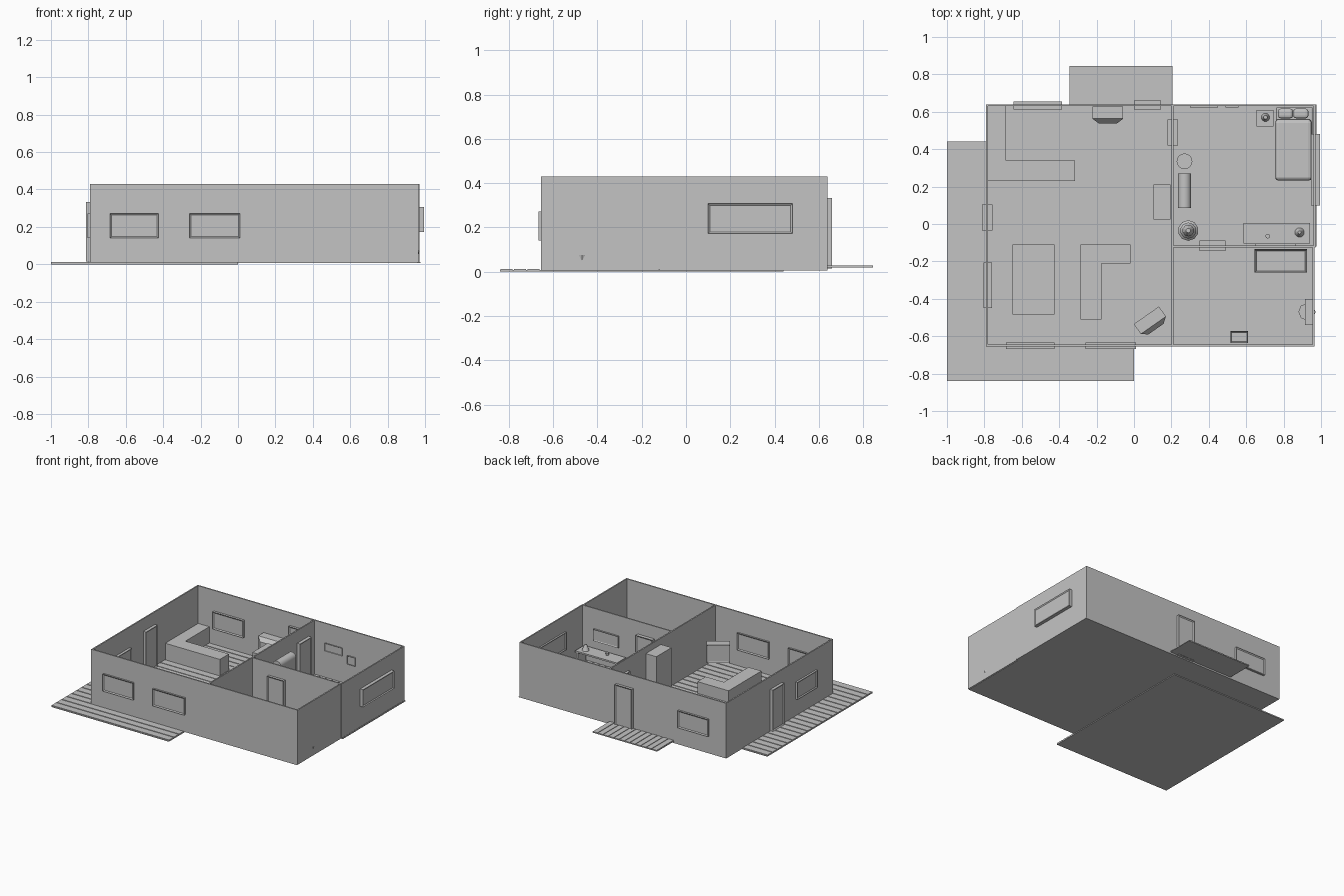
import bpy
import bmesh
import math
from mathutils import Matrix, Vector

start_cube = bpy.data.objects.get("Cube")
if start_cube:
    bpy.data.objects.remove(start_cube, do_unlink=True)

# Single plain grey for the whole building
grey = bpy.data.materials.new("plain grey")
grey.use_nodes = True
grey_colour = (0.55, 0.55, 0.55, 1)
grey.diffuse_color = grey_colour
grey.node_tree.nodes["Principled BSDF"].inputs["Base Color"].default_value = grey_colour

FLOOR = 0.015
WALL_TOP = 0.43
THICK = 0.01
WEST, EAST, SOUTH, NORTH = -0.79, 0.97, -0.655, 0.64
SPLIT_X, SPLIT_Y = 0.205, -0.12


def finish(name, bm, smooth=False):
    mesh = bpy.data.meshes.new(name)
    bm.to_mesh(mesh)
    bm.free()
    mesh.materials.append(grey)
    obj = bpy.data.objects.new(name, mesh)
    bpy.context.collection.objects.link(obj)
    if smooth:
        bpy.ops.object.select_all(action="DESELECT")
        obj.select_set(True)
        bpy.context.view_layer.objects.active = obj
        bpy.ops.object.shade_smooth_by_angle()
    return obj


def add_box(bm, x, y, z):
    centre = Vector([sum(span) / 2 for span in (x, y, z)])
    size = Vector([span[1] - span[0] for span in (x, y, z)])
    matrix = Matrix.Translation(centre) @ Matrix.Diagonal(size).to_4x4()
    bmesh.ops.create_cube(bm, size=1, matrix=matrix)


def box(name, x, y, z):
    bm = bmesh.new()
    add_box(bm, x, y, z)
    return finish(name, bm)


def soft_box(name, x, y, z, radius):
    obj = box(name, x, y, z)
    bevel = obj.modifiers.new("rounded edges", "BEVEL")
    bevel.width = radius
    bevel.segments = 3


def panel(name, x, y, z, axis, rim=0.012, depth=0.006):
    """Box whose two faces along an axis are recessed inside a rim."""
    bm = bmesh.new()
    add_box(bm, x, y, z)
    bm.normal_update()
    faces = [f for f in bm.faces if abs(f.normal[axis]) > 0.9]
    bmesh.ops.inset_individual(bm, faces=faces, thickness=rim, depth=-depth)
    finish(name, bm)


def tray(name, x, y, z, rim, depth):
    """Box with a hollow in its top."""
    bm = bmesh.new()
    add_box(bm, x, y, z)
    bm.normal_update()
    top = [f for f in bm.faces if f.normal.z > 0.9]
    bmesh.ops.inset_individual(bm, faces=top, thickness=rim, depth=-depth)
    finish(name, bm)


def cone(name, x, y, z, low, high, sides=16):
    bm = bmesh.new()
    bmesh.ops.create_cone(bm, cap_ends=True, segments=sides, radius1=low, radius2=high,
                          depth=z[1] - z[0],
                          matrix=Matrix.Translation((x, y, sum(z) / 2)))
    finish(name, bm, True)


def planks(name, x, y, z, axis, count, gap=0.007):
    """Base plate with raised boards repeated along one axis."""
    bm = bmesh.new()
    middle = z[1] - 0.004
    add_box(bm, x, y, (z[0], middle))
    low, high = (x, y)[axis]
    step = (high - low) / count
    for i in range(count):
        strip = (low + i * step + gap / 2, low + (i + 1) * step - gap / 2)
        bounds = [x, y]
        bounds[axis] = strip
        add_box(bm, *bounds, (middle, z[1]))
    finish(name, bm)


# Decks and plank floors
planks("front_deck", (-1, 0), (-0.84, 0.44), (0, 0.012), 1, 21)
planks("back_deck", (-0.345, SPLIT_X), (NORTH, 0.845), (0.018, 0.027), 0, 12)
planks("living_floor", (WEST, SPLIT_X), (SOUTH, NORTH), (0.006, FLOOR), 1, 22)
planks("bedroom_floor", (SPLIT_X, 0.975), (SPLIT_Y, NORTH), (0.006, FLOOR), 0, 14)
planks("bathroom_floor", (SPLIT_X, 0.96), (SOUTH, SPLIT_Y), (0.006, FLOOR), 0, 13)

# Outer and dividing walls
height = (0.01, WALL_TOP)
box("front_wall", (WEST, 0.965), (SOUTH, SOUTH + THICK), height)
box("back_wall", (WEST, EAST), (NORTH - THICK, NORTH), height)
box("west_wall", (WEST, WEST + THICK), (SOUTH, NORTH), height)
box("bedroom_east_wall", (EAST - THICK, EAST), (SPLIT_Y, NORTH), height)
box("bathroom_east_wall", (0.955, 0.965), (SOUTH, SPLIT_Y), height)
box("long_divider", (SPLIT_X - 0.005, SPLIT_X + 0.005), (SOUTH, NORTH), height)
box("short_divider", (SPLIT_X, EAST), (SPLIT_Y - 0.005, SPLIT_Y + 0.005), height)

# Windows
sill = (0.14, 0.272)
panel("front_window_west", (-0.685, -0.425), (-0.667, -0.633), sill, 1)
panel("front_window_east", (-0.26, 0.01), (-0.667, -0.633), sill, 1)
panel("back_window", (-0.645, -0.385), (0.612, 0.655), sill, 1)
panel("west_window", (-0.805, -0.76), (-0.45, -0.205), sill, 0)
panel("bedroom_window", (0.947, 0.995), (0.1, 0.48), (0.172, 0.307), 0)

# Doors
door = (FLOOR, 0.333)
panel("west_door", (-0.813, -0.757), (-0.035, 0.105), door, 0)
panel("back_door", (0, 0.145), (0.612, 0.66), door, 1)
panel("bedroom_door", (0.18, 0.235), (0.42, 0.56), door, 0)
panel("bathroom_door", (0.35, 0.49), (-0.145, -0.088), door, 1)

# Wall pictures and mirror
panel("wide_picture", (0.3, 0.45), (0.624, 0.632), (0.22, 0.28), 1, 0.004, 0.002)
panel("small_picture", (0.49, 0.56), (0.622, 0.632), (0.17, 0.235), 1, 0.004, 0.002)
panel("mirror", (0.65, 0.865), (-0.117, -0.103), (0.185, 0.275), 1, 0.01, 0.004)

# Kitchen counter, tall cabinet, sofa
box("counter_side", (-0.78, -0.685), (0.34, 0.63), (FLOOR, 0.14))
box("counter_front", (-0.78, -0.315), (0.23, 0.34), (FLOOR, 0.14))
panel("tall_cabinet", (0.105, 0.195), (0.025, 0.21), (FLOOR, 0.385), 0, 0.008, 0.003)
box("sofa_long", (-0.285, -0.175), (-0.51, -0.11), (FLOOR, 0.105))
box("sofa_short", (-0.175, -0.02), (-0.21, -0.11), (FLOOR, 0.105))

# Dining table
box("table_top", (-0.65, -0.425), (-0.485, -0.11), (0.1, 0.115))
for x in (-0.635, -0.44):
    for y in (-0.47, -0.125):
        box("table_leg", (x - 0.01, x + 0.01), (y - 0.01, y + 0.01), (FLOOR, 0.1))


# Televisions with a tapered back
def television(name, x, y, turn):
    bm = bmesh.new()
    add_box(bm, (-0.082, 0.082), (-0.02, 0.045), (0.08, 0.22))
    bm.normal_update()
    back = [f for f in bm.faces if f.normal.y < -0.9]
    screen = [f for f in bm.faces if f.normal.y > 0.9]
    bmesh.ops.inset_individual(bm, faces=screen, thickness=0.012, depth=-0.004)
    moved = bmesh.ops.extrude_face_region(bm, geom=back)["geom"]
    for v in (g for g in moved if isinstance(g, bmesh.types.BMVert)):
        v.co = (v.co.x * 0.6, v.co.y - 0.025, 0.15 + (v.co.z - 0.15) * 0.6)
    bmesh.ops.recalc_face_normals(bm, faces=bm.faces)
    obj = finish(name, bm)
    obj.location = (x, y, 0)
    obj.rotation_euler.z = math.radians(turn)


television("kitchen_television", -0.14, 0.583, 0)
television("living_television", 0.092, -0.525, 35)

# Bed, pillows, nightstand and lamp
soft_box("bed_base", (0.76, 0.955), (0.235, 0.625), (FLOOR, 0.06), 0.008)
soft_box("mattress", (0.755, 0.95), (0.232, 0.56), (0.055, 0.1), 0.02)
for x in (0.77, 0.852):
    soft_box("pillow", (x, x + 0.08), (0.565, 0.617), (0.058, 0.11), 0.015)
box("nightstand", (0.655, 0.745), (0.52, 0.61), (FLOOR, 0.09))
cone("night_lamp", 0.703, 0.57, (0.09, 0.14), 0.022, 0.01)

# Desk with lamp and cup
box("desk_top", (0.585, 0.94), (-0.105, 0.005), (0.118, 0.13))
for x in (0.59, 0.92):
    box("desk_side", (x, x + 0.015), (-0.1, 0), (FLOOR, 0.118))
cone("desk_cup", 0.715, -0.065, (0.13, 0.15), 0.01, 0.012)
cone("desk_lamp_foot", 0.885, -0.045, (0.13, 0.14), 0.025, 0.02)
cone("desk_lamp_shade", 0.885, -0.045, (0.14, 0.175), 0.022, 0.008)

# Round-topped trunk, built from an arch profile
bm = bmesh.new()
arch = [Vector((0.27 + 0.035 * math.cos(a), 0.085, 0.305 + 0.035 * math.sin(a)))
        for a in (math.pi * i / 12 for i in range(13))]
outline = arch + [Vector((x, 0.085, FLOOR)) for x in (0.235, 0.305)]
face = bm.faces.new([bm.verts.new(p) for p in outline])
side = bmesh.ops.extrude_face_region(bm, geom=[face])["geom"]
bmesh.ops.translate(bm, vec=(0, 0.185, 0),
                    verts=[g for g in side if isinstance(g, bmesh.types.BMVert)])
bmesh.ops.recalc_face_normals(bm, faces=bm.faces)
finish("round_topped_trunk", bm, True)

# Round stool and potted plant
cone("stool_leg", 0.27, 0.335, (FLOOR, 0.1), 0.02, 0.02)
cone("stool_seat", 0.27, 0.335, (0.1, 0.12), 0.042, 0.042)
cone("plant_pot", 0.29, -0.035, (FLOOR, 0.08), 0.03, 0.038)
for i, z in enumerate((0.08, 0.11, 0.14)):
    cone("plant_leaves", 0.29, -0.035, (z, z + 0.04), 0.055 - i * 0.012, 0.012, 10)

# Bathroom fittings
tray("bathtub", (0.645, 0.925), (-0.26, -0.135), (FLOOR, 0.11), 0.014, 0.07)
tray("washstand", (0.515, 0.61), (-0.635, -0.572), (FLOOR, 0.12), 0.01, 0.03)
box("toilet_tank", (0.915, 0.955), (-0.54, -0.4), (FLOOR, 0.13))
cone("toilet_bowl", 0.925, -0.47, (FLOOR, 0.075), 0.032, 0.046, 8)
